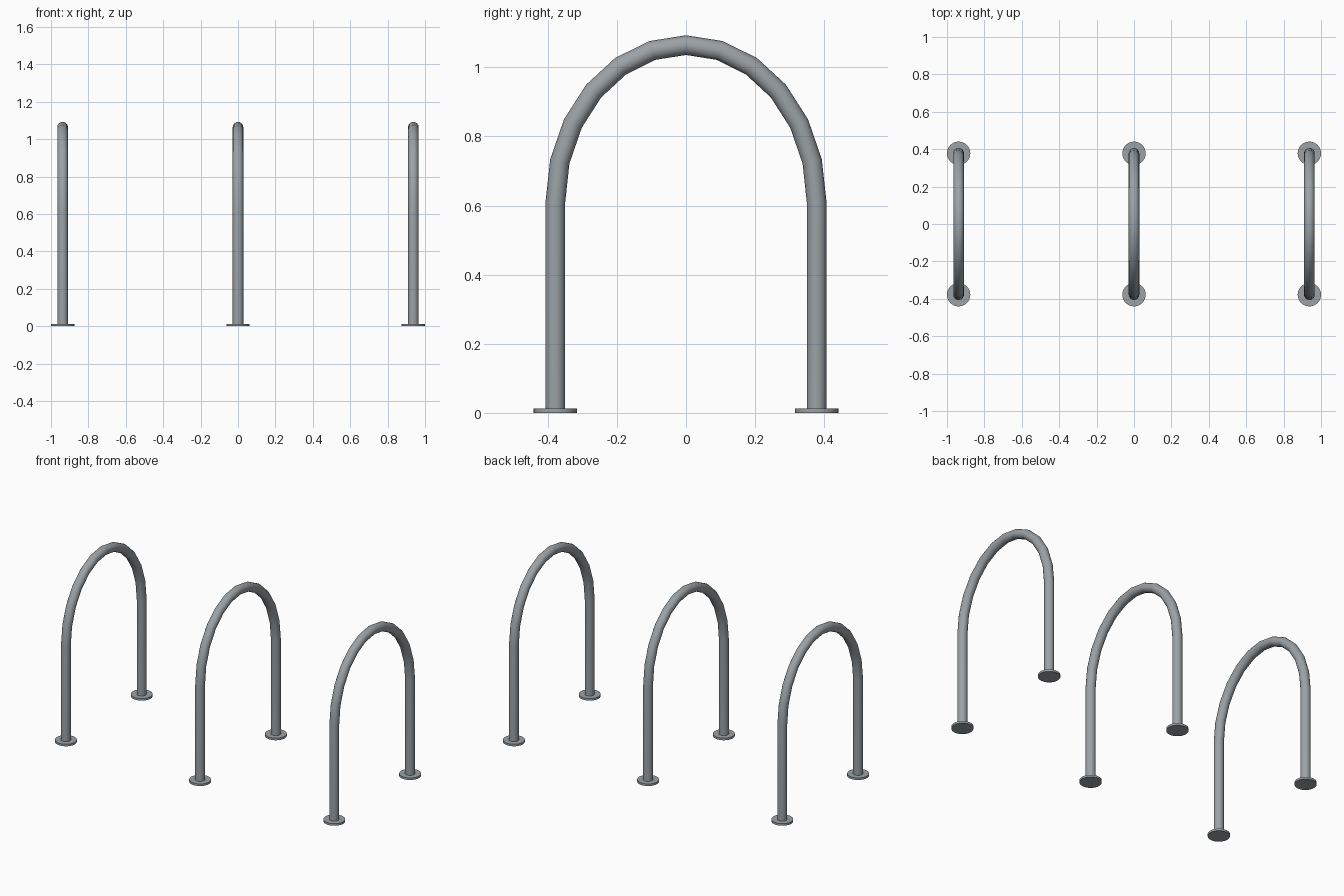
import bpy
import math

default = bpy.data.objects.get("Cube")
if default:
    bpy.data.objects.remove(default, do_unlink=True)

SPACING = 0.9375     # distance between hoops
HALF_SPAN = 0.378    # pipe centre to middle of hoop
SPRING = 0.61        # height where the straight legs start to bend
CROWN = 1.064        # pipe centre at the top
PIPE_RADIUS = 0.0285
BASE_RADIUS = 0.0625
BASE_HEIGHT = 0.013

steel = bpy.data.materials.new("galvanised grey steel")
steel.use_nodes = True
colour = (0.33, 0.36, 0.38, 1)
steel.diffuse_color = colour
steel.node_tree.nodes["Principled BSDF"].inputs["Base Color"].default_value = colour


def finish(obj, name):
    obj.name = name
    obj.data.materials.clear()
    obj.data.materials.append(steel)
    bpy.ops.object.select_all(action="DESELECT")
    obj.select_set(True)
    bpy.context.view_layer.objects.active = obj


def hoop(name, x):
    # Two straight legs joined by a half-ellipse
    path = [(-HALF_SPAN, 0.002)]
    for i in range(13):
        a = math.pi * (1 - i / 12)
        path.append((HALF_SPAN * math.cos(a),
                     SPRING + (CROWN - SPRING) * math.sin(a)))
    path.append((HALF_SPAN, 0.002))

    curve = bpy.data.curves.new(name, "CURVE")
    curve.dimensions = "3D"
    curve.bevel_depth = PIPE_RADIUS
    curve.bevel_resolution = 6
    curve.use_fill_caps = True
    spline = curve.splines.new("POLY")
    spline.points.add(len(path) - 1)
    for point, (y, z) in zip(spline.points, path):
        point.co = (0, y, z, 1)
    obj = bpy.data.objects.new(name, curve)
    obj.location.x = x
    bpy.context.collection.objects.link(obj)
    finish(obj, name)
    bpy.ops.object.convert(target="MESH")
    bpy.ops.object.shade_smooth_by_angle(angle=math.radians(40))


def base_plate(name, x, y):
    bpy.ops.mesh.primitive_cylinder_add(
        vertices=32, radius=BASE_RADIUS, depth=BASE_HEIGHT,
        location=(x, y, BASE_HEIGHT / 2))
    finish(bpy.context.object, name)
    bpy.ops.object.shade_smooth_by_angle(angle=math.radians(40))


# Three hoops in a row, each on two round floor flanges
for label, x in (("right", -SPACING), ("middle", 0), ("left", SPACING)):
    hoop(label + "_hoop", x)
    for end, y in (("front", -HALF_SPAN), ("back", HALF_SPAN)):
        base_plate(f"{label}_{end}_base_plate", x, y)
